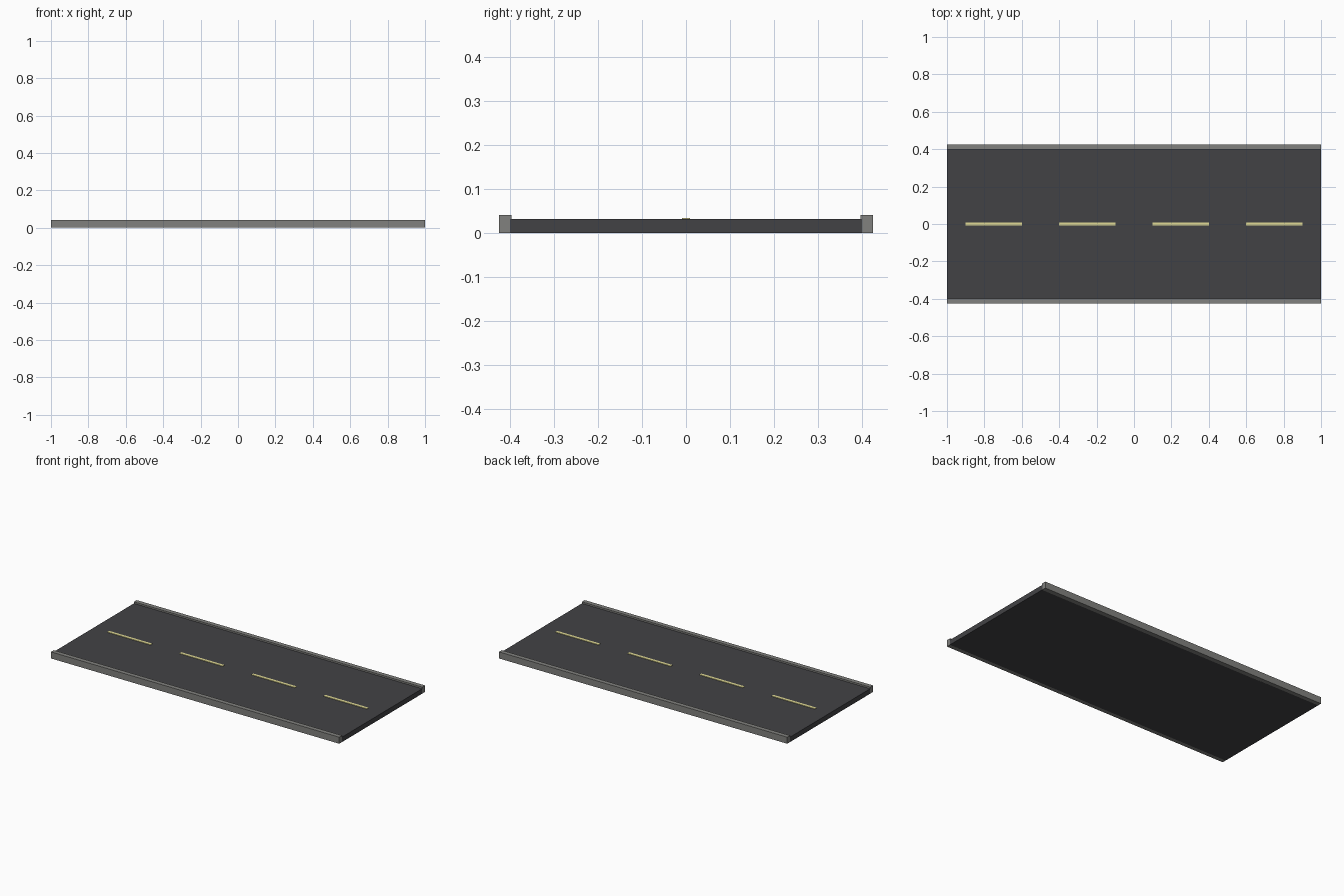
import bpy

if "Cube" in bpy.data.objects:
    bpy.data.objects.remove(bpy.data.objects["Cube"])


def material(name, color):
    m = bpy.data.materials.new(name)
    m.diffuse_color = (*color, 1.0)
    m.use_nodes = True
    m.node_tree.nodes["Principled BSDF"].inputs["Base Color"].default_value = m.diffuse_color
    return m


def box(name, x, y, z, mat):
    """Box from (min, max) ranges on each axis."""
    ranges = (x, y, z)
    bpy.ops.mesh.primitive_cube_add(size=1, location=[(a + b) / 2 for a, b in ranges])
    ob = bpy.context.object
    ob.name = name
    ob.scale = [b - a for a, b in ranges]
    bpy.ops.object.transform_apply(location=False, rotation=False, scale=True)
    ob.data.materials.append(mat)
    return ob


asphalt = material("asphalt", (0.055, 0.055, 0.06))
concrete = material("concrete", (0.22, 0.22, 0.21))
paint = material("lane_paint", (0.75, 0.7, 0.3))

# Road slab
box("road_slab", (-1, 1), (-0.4, 0.4), (0, 0.031), asphalt)

# Raised kerbs along both long edges
for name, side in (("front_kerb", -1), ("back_kerb", 1)):
    y = sorted((side * 0.397, side * 0.425))
    box(name, (-1, 1), y, (0, 0.041), concrete)

# Dashed centre line
for i in range(4):
    cx = -0.75 + 0.5 * i
    box(f"lane_dash_{i + 1}", (cx - 0.15, cx + 0.15), (-0.009, 0.009), (0.029, 0.034), paint)
